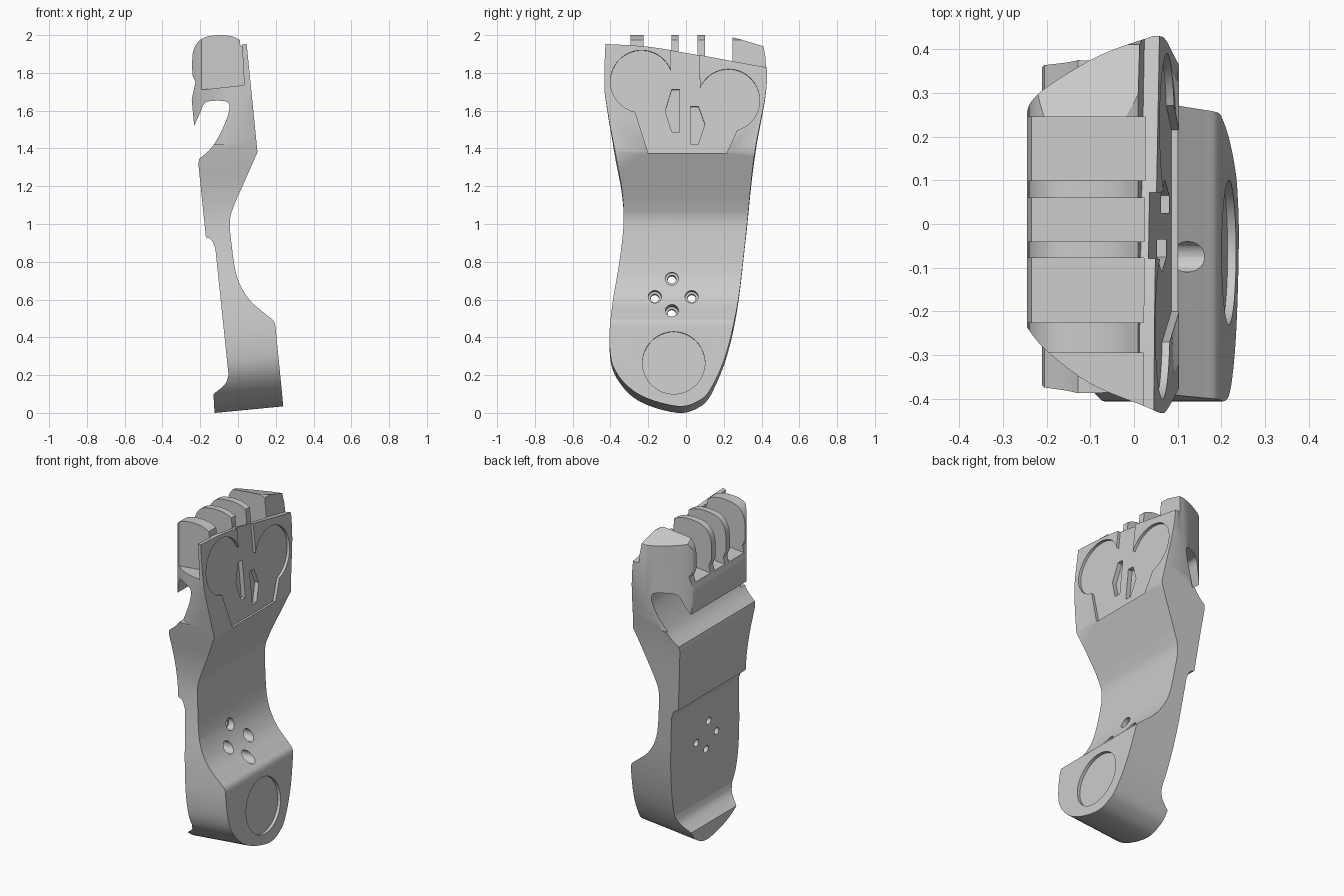
import bpy, bmesh
from math import cos, sin, radians
from mathutils import Vector

old = bpy.data.objects.get("Cube")
if old:
    bpy.data.objects.remove(old)

TILT = 0.096  # lean of the sole plane

grey = bpy.data.materials.new("plain_grey")
grey.use_nodes = True
grey.diffuse_color = (0.6, 0.6, 0.6, 1)
grey.node_tree.nodes["Principled BSDF"].inputs["Base Color"].default_value = (0.6, 0.6, 0.6, 1)


def spline(pts, n=5):
    """Smooth run of points through the given ones."""
    p = [Vector(q) for q in [pts[0], *pts, pts[-1]]]
    out = []
    for a, b, c, d in zip(p, p[1:], p[2:], p[3:]):
        for i in range(n):
            t = i / n
            out.append(0.5 * (2 * b + (c - a) * t + (2 * a - 5 * b + 4 * c - d) * t ** 2
                              + (3 * b - a - 3 * c + d) * t ** 3))
    return [tuple(v) for v in out] + [tuple(pts[-1])]


def arc(cx, cz, r, start, end, n=32):
    return [(cx + r * cos(radians(start + (end - start) * i / n)),
             cz + r * sin(radians(start + (end - start) * i / n))) for i in range(n + 1)]


def prism(name, pts, place, a, b):
    """Extrude a closed outline from a to b; place maps (u, v, t) to space."""
    bm = bmesh.new()
    ends = [[bm.verts.new(place(u, v, t)) for u, v in pts] for t in (a, b)]
    for ring in ends:
        bm.faces.new(ring)
    for i in range(len(pts)):
        j = (i + 1) % len(pts)
        bm.faces.new((ends[0][i], ends[0][j], ends[1][j], ends[1][i]))
    bmesh.ops.recalc_face_normals(bm, faces=bm.faces[:])
    mesh = bpy.data.meshes.new(name)
    bm.to_mesh(mesh)
    bm.free()
    mesh.materials.append(grey)
    ob = bpy.data.objects.new(name, mesh)
    bpy.context.collection.objects.link(ob)
    return ob


def along_y(u, v, t):
    return (u, t, v)


def along_z(u, v, t):
    return (u, v, t)


def across(x0, z0):
    """Place an outline on the leaning plane through (x0, z0)."""
    return lambda u, v, t: (x0 - TILT * (v - z0) + t, u, v + TILT * t)


def carve(target, tool, operation="DIFFERENCE"):
    tool.hide_render = True
    mod = target.modifiers.new(tool.name, "BOOLEAN")
    mod.operation, mod.solver, mod.object = operation, "EXACT", tool
    bpy.context.view_layer.objects.active = target
    bpy.ops.object.modifier_apply(modifier=mod.name)
    bpy.data.objects.remove(tool)


# Side profile: sole, toes, slot, instep block, heel
profile = [(0.253, -0.1)]
profile += spline([(0.2, 0.44), (0.19, 0.485), (0.15, 0.52), (0.06, 0.6), (-0.005, 0.72),
                   (-0.035, 0.9), (-0.043, 1.02), (-0.02, 1.1), (0.01, 1.17)])
profile += [(0.103, 1.38), (0.044, 1.97), (0.01, 1.975)]
profile += spline([(0.0, 1.98), (-0.04, 1.995), (-0.1, 2.0), (-0.17, 1.99),
                   (-0.215, 1.96), (-0.24, 1.9), (-0.242, 1.79)])
profile += [(-0.225, 1.75), (-0.245, 1.66), (-0.232, 1.52)]
profile += spline([(-0.2, 1.59), (-0.18, 1.635), (-0.15, 1.65), (-0.07, 1.65),
                   (-0.045, 1.62), (-0.07, 1.53), (-0.135, 1.41), (-0.205, 1.345)])
profile += [(-0.21, 1.32)]
profile += spline([(-0.17, 0.93), (-0.14, 0.915), (-0.12, 0.87)], 4)
profile += spline([(-0.05, 0.2), (-0.07, 0.15), (-0.13, 0.1)])
profile += [(-0.119, -0.1)]
foot = prism("foot_shell", profile, along_y, -0.6, 0.6)

# Foot outline seen square to the sole
outline = spline([(-0.43, 2.1), (-0.435, 1.74), (-0.415, 1.56), (-0.37, 1.32), (-0.34, 1.16),
                  (-0.33, 1.0), (-0.35, 0.8), (-0.39, 0.55), (-0.405, 0.33), (-0.37, 0.18),
                  (-0.245, 0.06), (-0.045, 0.0), (0.07, 0.03), (0.135, 0.1), (0.21, 0.27),
                  (0.27, 0.53), (0.315, 0.9), (0.36, 1.32), (0.42, 1.64), (0.43, 1.8)])
outline += [(0.41, 1.91), (0.245, 1.96), (0.24, 2.1)]
carve(foot, prism("outline_tool", outline, across(-0.125, 0), -1, 1), "INTERSECT")

# Toe end narrows towards the top of the foot
left_edge = spline([(-0.246, 0.25), (-0.235, 0.28), (-0.19, 0.32), (-0.08, 0.385),
                    (0.03, 0.425), (0.065, 0.432), (0.11, 0.39)])
right_edge = spline([(-0.246, -0.235), (-0.2, -0.29), (-0.1, -0.365), (0.02, -0.415),
                     (0.07, -0.432), (0.11, -0.4)])
far = 0.7
for name, edge, side in (("left", left_edge, far), ("right", right_edge, -far)):
    pts = [(-0.4, edge[0][1])] + edge + [(0.3, edge[-1][1]), (0.3, side), (-0.4, side)]
    carve(foot, prism(name + "_taper_tool", pts, along_z, 1.42, 2.3))

# Gaps between the toe ribs
gap = [(-0.4, 1.69), (-0.2, 1.71), (0.033, 1.735), (0.008, 2.2), (-0.4, 2.2)]
for a, b in ((-0.6, -0.295), (-0.225, -0.078), (-0.04, 0.06), (0.1, 0.245)):
    carve(foot, prism("toe_gap_tool", gap, along_y, a, b))

# Sloping end of the sole plate
rim = [(-0.6, 1.96)] + spline([(-0.43, 1.95), (-0.2, 1.935), (0.05, 1.895), (0.24, 1.86), (0.43, 1.825)])
rim += [(0.6, 1.79), (0.6, 2.3), (-0.6, 2.3)]
carve(foot, prism("plate_end_tool", rim, across(0.012, 1.95), 0, 0.3))

# Recess under the ball of the foot
ball = [(-0.2, 1.375)] + arc(-0.235, 1.755, 0.165, 258, 20)
ball += [(-0.075, 2.2), (0.07, 2.2)] + arc(0.225, 1.655, 0.165, 157, -74) + [(0.215, 1.375)]
carve(foot, prism("ball_recess_tool", ball, across(0.103, 1.38), -0.018, 0.2))

# Two small pockets
pockets = ([(-0.11, 1.6), (-0.075, 1.715), (-0.035, 1.715), (-0.035, 1.49), (-0.075, 1.49)],
           [(0.025, 1.625), (0.065, 1.625), (0.1, 1.53), (0.065, 1.425), (0.025, 1.425)])
for pts in pockets:
    carve(foot, prism("pocket_tool", pts, across(0.103, 1.38), -0.045, 0.2))

# Round heel recess
carve(foot, prism("heel_recess_tool", arc(-0.065, 0.265, 0.165, 0, 354, 59),
                  across(0.24, 0.04), -0.02, 0.2))

# Stepped bolt holes
for y, z in ((-0.075, 0.71), (-0.165, 0.61), (0.03, 0.61), (-0.075, 0.53)):
    for radius, start in ((0.022, -0.5), (0.035, -0.035)):
        carve(foot, prism("bolt_hole_tool", arc(y, z, radius, 0, 345, 23),
                          across(0, z), start, 0.5))

# Smooth shading with sharp edges kept
bpy.ops.object.select_all(action="DESELECT")
foot.select_set(True)
bpy.context.view_layer.objects.active = foot
bpy.ops.object.shade_smooth_by_angle(angle=radians(30))
